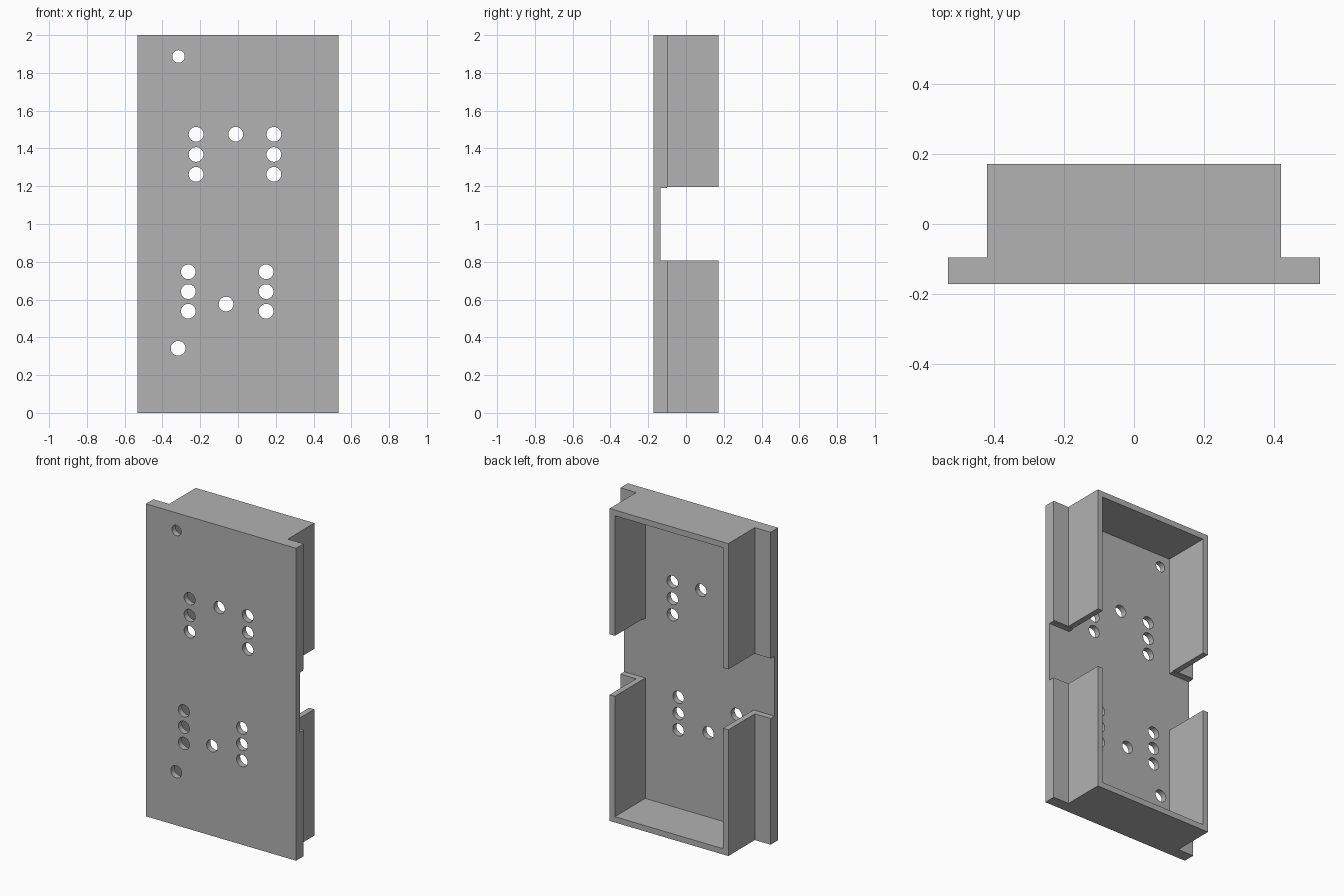
import bpy
import bmesh
from math import radians
from mathutils import Matrix, Vector

cube = bpy.data.objects.get("Cube")
if cube:
    bpy.data.objects.remove(cube, do_unlink=True)

HEIGHT = 2.0
HALF_W, BOX_W = 0.532, 0.42            # flange and box half widths
FRONT, STEP, BACK = -0.172, -0.096, 0.172
FLOOR = -0.135                         # inner face of the front panel
WALL = 0.037


def make_object(name, bm):
    bmesh.ops.recalc_face_normals(bm, faces=bm.faces)
    mesh = bpy.data.meshes.new(name)
    bm.to_mesh(mesh)
    bm.free()
    obj = bpy.data.objects.new(name, mesh)
    bpy.context.collection.objects.link(obj)
    return obj


def box(name, low, high):
    low, high = Vector(low), Vector(high)
    bm = bmesh.new()
    bmesh.ops.create_cube(bm, size=1, matrix=Matrix.Translation((low + high) / 2)
                          @ Matrix.Diagonal((high - low).to_4d()))
    return make_object(name, bm)


def cut(target, cutter):
    cutter.hide_render = True
    mod = target.modifiers.new("cut", 'BOOLEAN')
    mod.operation, mod.solver, mod.object = 'DIFFERENCE', 'EXACT', cutter
    bpy.context.view_layer.objects.active = target
    bpy.ops.object.modifier_apply(modifier=mod.name)
    bpy.data.objects.remove(cutter, do_unlink=True)


# Housing: stepped section with side flanges, extruded upward
half = [(HALF_W, FRONT), (HALF_W, STEP), (BOX_W, STEP), (BOX_W, BACK)]
outline = half + [(-x, y) for x, y in reversed(half)]
bm = bmesh.new()
base = bm.faces.new([bm.verts.new((x, y, 0)) for x, y in outline])
top = bmesh.ops.extrude_face_region(bm, geom=[base])["geom"]
bmesh.ops.translate(bm, vec=(0, 0, HEIGHT),
                    verts=[v for v in top if isinstance(v, bmesh.types.BMVert)])
housing = make_object("housing", bm)

# Open cavity and the side notches through walls and flanges
inner = BOX_W - WALL
cut(housing, box("cavity_cutter", (-inner, FLOOR, WALL), (inner, 0.4, HEIGHT - WALL)))
cut(housing, box("flange_notch_cutter", (-0.7, FLOOR, 0.808), (0.7, 0.4, 1.19)))
cut(housing, box("wall_notch_cutter", (-0.7, STEP - 0.004, 1.1), (0.7, 0.4, 1.195)))

# Round holes through the front panel: x, z, radius
R = 0.039
holes = [(-0.315, 1.887, 0.033), (-0.317, 0.342, R), (-0.012, 1.475, R), (-0.063, 0.576, R)]
holes += [(x, z, R) for x in (-0.222, 0.19) for z in (1.475, 1.368, 1.263)]
holes += [(x, z, R) for x in (-0.263, 0.149) for z in (0.747, 0.642, 0.538)]
bm = bmesh.new()
for x, z, r in holes:
    bmesh.ops.create_cone(bm, cap_ends=True, segments=32, radius1=r, radius2=r, depth=0.12,
                          matrix=Matrix.Translation((x, (FRONT + FLOOR) / 2, z))
                          @ Matrix.Rotation(radians(90), 4, 'X'))
cut(housing, make_object("hole_cutter", bm))

# Plain grey finish
grey = bpy.data.materials.new("light grey")
grey.use_nodes = True
colour = (0.445, 0.445, 0.445, 1)
grey.diffuse_color = colour
grey.node_tree.nodes["Principled BSDF"].inputs["Base Color"].default_value = colour
housing.data.materials.clear()
housing.data.materials.append(grey)

bpy.ops.object.select_all(action='DESELECT')
housing.select_set(True)
bpy.context.view_layer.objects.active = housing
bpy.ops.object.shade_smooth_by_angle(angle=radians(30))
